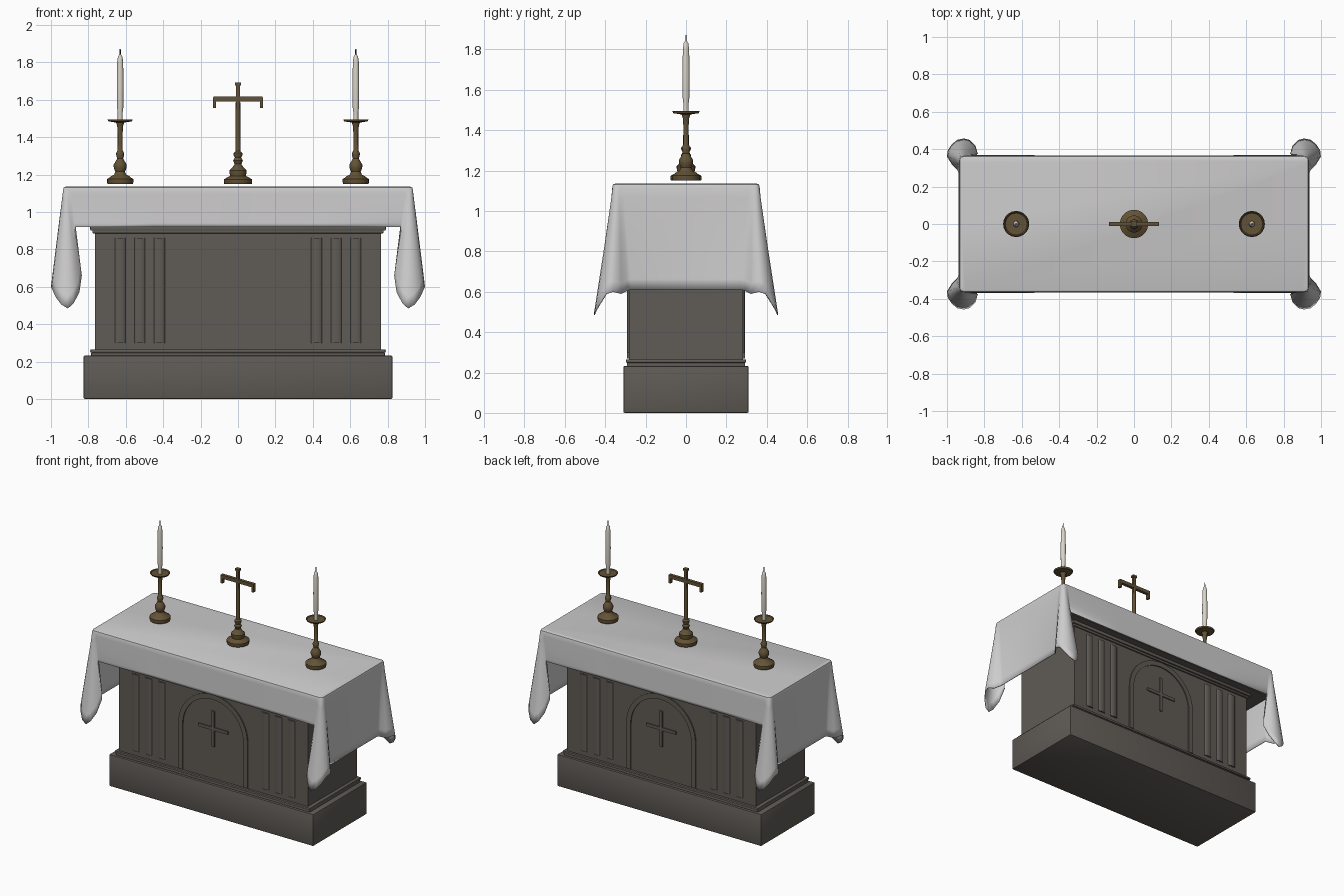
import bpy, bmesh, math
from mathutils import Vector

if "Cube" in bpy.data.objects:
    bpy.data.objects.remove(bpy.data.objects["Cube"])


def material(name, r, g, b):
    m = bpy.data.materials.new(name)
    m.diffuse_color = (r, g, b, 1)
    m.use_nodes = True
    m.node_tree.nodes["Principled BSDF"].inputs["Base Color"].default_value = m.diffuse_color
    return m


STONE = material("dark stone", 0.115, 0.105, 0.092)
LINEN = material("white linen", 0.62, 0.61, 0.61)
BRASS = material("aged brass", 0.125, 0.085, 0.036)
WAX = material("candle wax", 0.70, 0.66, 0.57)
WICK = material("burnt wick", 0.03, 0.028, 0.025)


def finish(name, bm, mat, angle=40):
    me = bpy.data.meshes.new(name)
    bmesh.ops.recalc_face_normals(bm, faces=bm.faces)
    bm.to_mesh(me)
    bm.free()
    ob = bpy.data.objects.new(name, me)
    bpy.context.collection.objects.link(ob)
    me.materials.append(mat)
    bpy.ops.object.select_all(action='DESELECT')
    ob.select_set(True)
    bpy.context.view_layer.objects.active = ob
    bpy.ops.object.shade_smooth_by_angle(angle=math.radians(angle))
    return ob


def add_box(bm, x0, x1, y0, y1, z0, z1):
    vs = bmesh.ops.create_cube(bm, size=1)["verts"]
    for v in vs:
        v.co = Vector(((x0 + x1) / 2 + v.co.x * (x1 - x0),
                       (y0 + y1) / 2 + v.co.y * (y1 - y0),
                       (z0 + z1) / 2 + v.co.z * (z1 - z0)))


def block(name, x, y, z0, z1, mat, bevel=0.0):
    bm = bmesh.new()
    add_box(bm, -x, x, -y, y, z0, z1)
    if bevel:
        bmesh.ops.bevel(bm, geom=list(bm.edges), offset=bevel, segments=2,
                        profile=0.5, affect='EDGES')
    return finish(name, bm, mat, 30)


def lathe(name, profile, x, mat, n=20):
    bm = bmesh.new()
    rings = [[bm.verts.new((x + r * math.cos(2 * math.pi * i / n),
                            r * math.sin(2 * math.pi * i / n), z))
              for i in range(n)] for r, z in profile]
    for a, b in zip(rings, rings[1:]):
        for i in range(n):
            j = (i + 1) % n
            bm.faces.new((a[i], a[j], b[j], b[i]))
    bm.faces.new(rings[0][::-1])
    bm.faces.new(rings[-1])
    return finish(name, bm, mat)


# Stone body: plinth, mouldings, chest and table slab
block("plinth", 0.825, 0.31, 0, 0.232, STONE, 0.006)
block("lower_moulding", 0.785, 0.293, 0.225, 0.248, STONE, 0.004)
block("lower_moulding_bead", 0.79, 0.298, 0.248, 0.265, STONE, 0.006)
block("chest", 0.765, 0.283, 0.25, 0.93, STONE)
block("upper_moulding", 0.778, 0.293, 0.885, 0.903, STONE, 0.004)
block("upper_moulding_bead", 0.79, 0.302, 0.9, 0.925, STONE, 0.005)
block("table_slab", 0.915, 0.35, 0.925, 1.12, STONE)


# Front and back relief: half-round ribs, arch and cross
def arch(bm, side, r0, r1, depth):
    outline = [(1, -0.35)] + [(math.cos(math.pi * i / 24), math.sin(math.pi * i / 24))
                              for i in range(25)] + [(-1, -0.35)]
    y0, y1 = side * 0.278, side * (0.283 + depth)
    loops = []
    for c, s in outline:
        def p(r, y):
            z = 0.60 + s * r if s >= 0 else 0.27
            return bm.verts.new((c * r, y, z))
        loops.append([p(r0, y0), p(r0, y1), p(r1, y1), p(r1, y0)])
    for a, b in zip(loops, loops[1:]):
        for k in range(4):
            m = (k + 1) % 4
            bm.faces.new((a[k], a[m], b[m], b[k]))
    bm.faces.new(loops[0])
    bm.faces.new(loops[-1][::-1])


for label, side in (("front", -1), ("back", 1)):
    bm = bmesh.new()
    arch(bm, side, 0.245, 0.28, 0.008)
    finish(label + "_arch", bm, STONE, 30)

    bm = bmesh.new()
    for w, h0, h1 in ((0.011, 0.50, 0.76), (0.12, 0.62, 0.642)):
        ys = sorted((side * 0.278, side * 0.291))
        add_box(bm, -w, w, ys[0], ys[1], h0, h1)
    finish(label + "_relief_cross", bm, STONE, 30)

    bm = bmesh.new()
    for sx in (-1, 1):
        for x in (0.42, 0.525, 0.63):
            pts = [(sx * x + 0.03 * math.cos(math.pi * i / 8),
                    side * (0.280 + 0.013 * math.sin(math.pi * i / 8))) for i in range(9)]
            lo = [bm.verts.new((a, b, 0.30)) for a, b in pts]
            hi = [bm.verts.new((a, b, 0.86)) for a, b in pts]
            for i in range(9):
                j = (i + 1) % 9
                bm.faces.new((lo[i], lo[j], hi[j], hi[i]))
            bm.faces.new(lo)
            bm.faces.new(hi)
    finish(label + "_ribs", bm, STONE, 50)

# Altar cloth: one quarter lofted from table edge to hem, mirrored four ways
# each column: top x, top y, hem x, hem y, hem z
QUARTER = [
    (0, .365, 0, .367, .92), (.45, .365, .45, .367, .92), (.895, .365, .872, .37, .92),
    (.905, .365, .835, .375, .66), (.915, .364, .848, .42, .57),
    (.922, .362, .88, .45, .51), (.928, .359, .91, .457, .485),
    (.931, .355, .945, .45, .505), (.933, .350, .975, .425, .545),
    (.934, .345, .995, .395, .59), (.935, .338, 1.0, .36, .60),
    (.935, .330, .975, .32, .59), (.935, .320, .945, .29, .605),
    (.935, .310, .938, .27, .612), (.935, 0, .938, 0, .612)]
bm = bmesh.new()
ROWS = 10
for sx in (-1, 1):
    for sy in (-1, 1):
        cols = []
        for tx, ty, hx, hy, hz in QUARTER:
            # rounded upper edge, then a straight fall to the hem
            col = [(tx * 0.986, ty * 0.965, 1.135), (tx * 0.996, ty * 0.99, 1.131),
                   (tx, ty, 1.118)]
            for k in range(1, ROWS + 1):
                t = k / ROWS
                col.append((tx + (hx - tx) * t, ty + (hy - ty) * t, 1.118 + (hz - 1.118) * t))
            cols.append([bm.verts.new((sx * a, sy * b, c)) for a, b, c in col])
        for a, b in zip(cols, cols[1:]):
            for k in range(len(a) - 1):
                f = (a[k], a[k + 1], b[k + 1], b[k])
                bm.faces.new(f if sx * sy > 0 else f[::-1])
bmesh.ops.remove_doubles(bm, verts=bm.verts, dist=0.0002)
rim = [e for e in bm.edges if e.is_boundary and all(v.co.z > 1.134 for v in e.verts)]
bmesh.ops.contextual_create(bm, geom=rim)
cloth = finish("altar_cloth", bm, LINEN, 50)
shell = cloth.modifiers.new("thickness", 'SOLIDIFY')
shell.thickness = 0.006
shell.offset = -1

# Candlesticks with candles
STICK = [(.068, 1.15), (.07, 1.157), (.07, 1.176), (.058, 1.183), (.05, 1.19), (.032, 1.2),
         (.026, 1.215), (.034, 1.235), (.035, 1.252), (.026, 1.268), (.016, 1.285),
         (.021, 1.305), (.021, 1.315), (.013, 1.33), (.013, 1.42), (.016, 1.46),
         (.022, 1.478), (.062, 1.484), (.067, 1.494), (.063, 1.494), (.058, 1.489),
         (.02, 1.488)]
CANDLE = [(.013, 1.485), (.013, 1.53), (.017, 1.56), (.018, 1.68), (.016, 1.80),
          (.012, 1.83), (.004, 1.842)]
for label, x in (("left", -0.63), ("right", 0.63)):
    lathe(label + "_candlestick", STICK, x, BRASS)
    lathe(label + "_candle", CANDLE, x, WAX, 14)
    lathe(label + "_wick", [(.004, 1.838), (.003, 1.872)], x, WICK, 6)

# Standing cross: turned foot, upright, arms with down-turned ends
FOOT = [(.074, 1.15), (.076, 1.156), (.076, 1.174), (.062, 1.182), (.042, 1.192),
        (.046, 1.212), (.046, 1.222), (.03, 1.238), (.018, 1.255), (.026, 1.275),
        (.017, 1.29), (.024, 1.305), (.024, 1.315), (.014, 1.325), (.012, 1.59)]
lathe("cross_foot", FOOT, 0, BRASS)
bm = bmesh.new()
add_box(bm, -.011, .011, -.010, .010, 1.55, 1.68)
add_box(bm, -.016, .016, -.013, .013, 1.677, 1.693)
add_box(bm, -.132, .132, -.011, .011, 1.59, 1.616)
for s in (-1, 1):
    add_box(bm, s * .125 - .008, s * .125 + .008, -.0115, .0115, 1.555, 1.612)
finish("cross_arms", bm, BRASS, 30)
